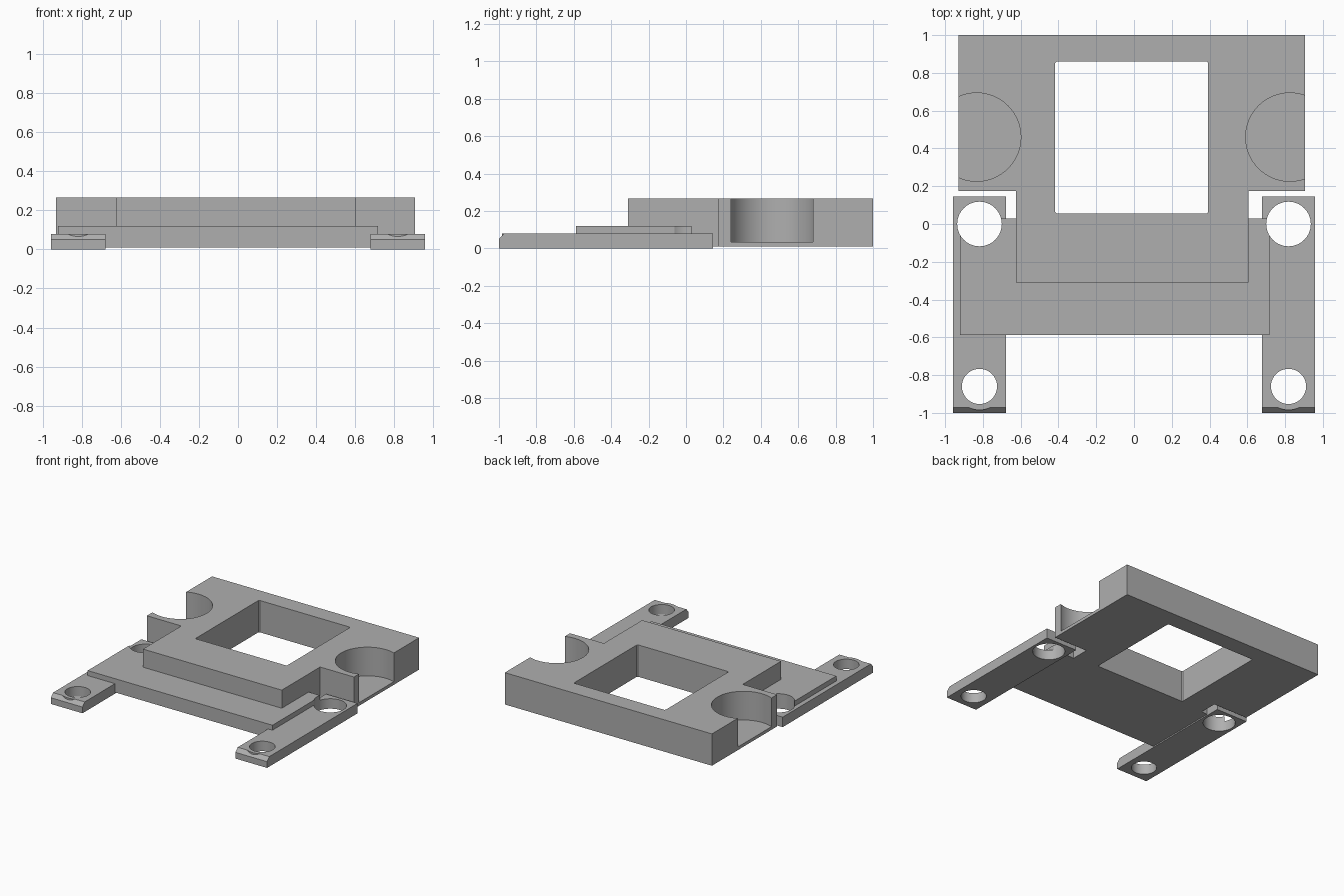
import bpy
import bmesh
from mathutils import Matrix, Vector

cube = bpy.data.objects.get("Cube")
if cube:
    bpy.data.objects.remove(cube, do_unlink=True)

grey = bpy.data.materials.new("plain grey")
grey.use_nodes = True
colour = (0.43, 0.43, 0.43, 1)
grey.diffuse_color = colour
grey.node_tree.nodes["Principled BSDF"].inputs["Base Color"].default_value = colour


def make(name, bm):
    bmesh.ops.recalc_face_normals(bm, faces=bm.faces[:])
    mesh = bpy.data.meshes.new(name)
    bm.to_mesh(mesh)
    bm.free()
    mesh.materials.append(grey)
    obj = bpy.data.objects.new(name, mesh)
    bpy.context.collection.objects.link(obj)
    return obj


def prism(name, points, offset):
    """Extrude a closed outline of 3D points along an offset."""
    bm = bmesh.new()
    face = bm.faces.new([bm.verts.new(p) for p in points])
    out = bmesh.ops.extrude_face_region(bm, geom=[face])["geom"]
    bmesh.ops.translate(bm, vec=Vector(offset),
                        verts=[v for v in out if isinstance(v, bmesh.types.BMVert)])
    return make(name, bm)


def slab(name, outline, z0, z1):
    return prism(name, [(x, y, z0) for x, y in outline], (0, 0, z1 - z0))


def cylinder(name, x, y, radius, z0, z1):
    bm = bmesh.new()
    bmesh.ops.create_cone(bm, cap_ends=True, segments=64, radius1=radius, radius2=radius,
                          depth=z1 - z0, matrix=Matrix.Translation((x, y, (z0 + z1) / 2)))
    return make(name, bm)


def combine(obj, tool, operation="DIFFERENCE"):
    """Apply a boolean and discard the tool."""
    mod = obj.modifiers.new("boolean", "BOOLEAN")
    mod.object, mod.operation, mod.solver = tool, operation, "EXACT"
    bpy.context.view_layer.objects.active = obj
    bpy.ops.object.modifier_apply(modifier=mod.name)
    bpy.data.objects.remove(tool, do_unlink=True)


# Thick T-shaped body
BASE, TOP = 0.01, 0.265
body = slab("body", [(-0.93, 1), (-0.93, 0.175), (-0.625, 0.175), (-0.625, -0.31),
                     (0.605, -0.31), (0.605, 0.175), (0.905, 0.175), (0.905, 1)], BASE, TOP)

# Square window with slightly softened corners
x0, x1, y0, y1, c = -0.417, 0.393, 0.055, 0.86, 0.008
window = slab("window_cutter", [(x0 + c, y0), (x1 - c, y0), (x1, y0 + c), (x1, y1 - c),
                                (x1 - c, y1), (x0 + c, y1), (x0, y1 - c), (x0, y0 + c)], -0.1, 0.5)
combine(body, window)

# Round pockets open to each side
for x in (-0.833, 0.825):
    combine(body, cylinder("pocket_cutter", x, 0.46, 0.234, 0.035, 0.5))

# Thin step wrapped around the front of the body
plate = slab("front_plate", [(-0.92, -0.588), (0.717, -0.588), (0.717, 0.03), (0.605, 0.03),
                             (0.605, -0.31), (-0.625, -0.31), (-0.625, 0.03), (-0.92, 0.03)],
             BASE, 0.12)

# Mounting arms with a chamfered tip, a boss and two holes each
ARM_X, HALF, THICK = 0.818, 0.14, 0.08
profile = [(-1, 0), (0.145, 0), (0.145, THICK), (-0.972, THICK), (-1, 0.05)]
arms = []
for side, sign in (("right", -1), ("left", 1)):
    x = sign * ARM_X
    arm = prism(side + "_arm", [(x - HALF, y, z) for y, z in profile], (2 * HALF, 0, 0))
    combine(arm, cylinder("boss", x, -0.86, 0.125, 0.02, THICK), "UNION")
    combine(arm, cylinder("small_hole_cutter", x, -0.86, 0.093, -0.1, 0.3))
    for part in (arm, plate):
        combine(part, cylinder("large_hole_cutter", x, 0, 0.118, -0.1, 0.3))
    arms.append(arm)

# Smooth curved walls, sharp edges elsewhere
bpy.ops.object.select_all(action="DESELECT")
for obj in [body, plate] + arms:
    obj.select_set(True)
bpy.context.view_layer.objects.active = body
bpy.ops.object.shade_smooth_by_angle(angle=0.5)
